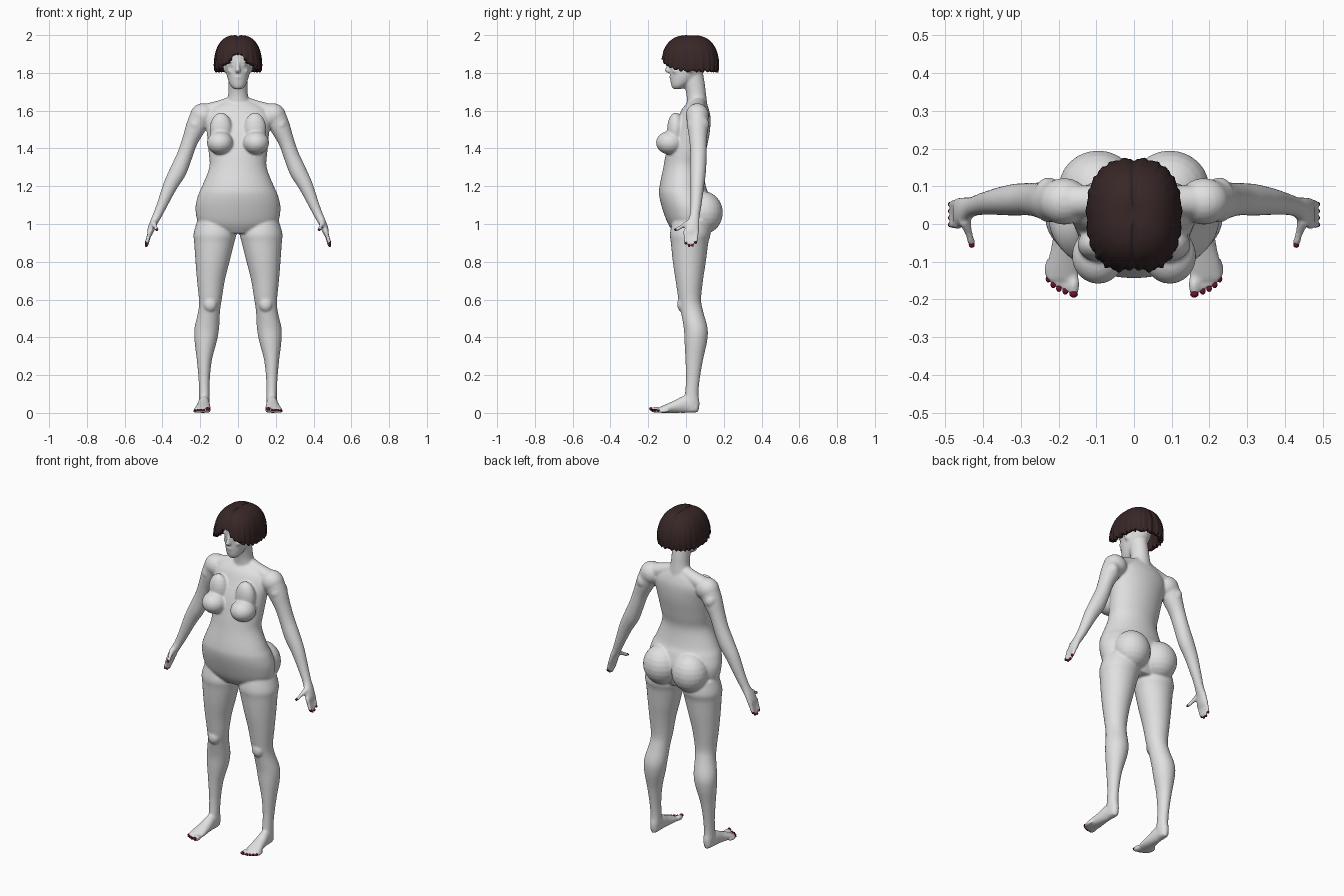
import bpy, bmesh, math
from mathutils import Vector, Matrix

X, Y, Z = Vector((1, 0, 0)), Vector((0, 1, 0)), Vector((0, 0, 1))


def material(name, rgb):
    m = bpy.data.materials.new(name)
    m.diffuse_color = (*rgb, 1)
    return m


skin = material("pale grey skin", (0.75, 0.75, 0.75))
brown = material("dark brown hair", (0.04, 0.02, 0.02))
red = material("dark red nails", (0.16, 0.005, 0.03))


def spline(rows, steps=4):
    """Smoothly interpolated copies of the section rows."""
    out = []
    for i in range(len(rows) - 1):
        p = [rows[max(0, min(len(rows) - 1, i + k))] for k in (-1, 0, 1, 2)]
        for s in range(steps):
            t = s / steps
            out.append([0.5 * (2 * b + (c - a) * t + (2 * a - 5 * b + 4 * c - d) * t * t
                               + (3 * b - a - 3 * c + d) * t ** 3) for a, b, c, d in zip(*p)])
    return out + [list(rows[-1])]


def loft(bm, rows, u=X, v=Y, sides=(1,), n=32):
    """Closed skin over ellipses (x, y, z, radius along u, radius along v)."""
    rows = spline(rows)
    for side in sides:
        rings = []
        for x, y, z, a, b in rows:
            ring = []
            for k in range(n):
                w = 2 * math.pi * k / n
                p = Vector((x, y, z)) + u * a * math.cos(w) + v * b * math.sin(w)
                ring.append(bm.verts.new((p.x * side, p.y, p.z)))
            rings.append(ring)
        for r, q in zip(rings, rings[1:]):
            for k in range(n):
                bm.faces.new((r[k], r[k - 1], q[k - 1], q[k]))
        bm.faces.new(rings[0])
        bm.faces.new(rings[-1][::-1])


def ball(bm, c, r, sides=(1, -1), seg=24):
    for s in sides:
        m = Matrix.Translation((c[0] * s, c[1], c[2])) @ Matrix.Diagonal((*r, 1))
        bmesh.ops.create_uvsphere(bm, u_segments=seg, v_segments=seg // 2, radius=1, matrix=m)


def tube(bm, p, q, r0, r1):
    """Tapered rounded finger between two points, on both sides."""
    p, q = Vector(p), Vector(q)
    d = (q - p).normalized()
    u = d.cross(Y if abs(d.y) < 0.7 else Z).normalized()
    loft(bm, [(*p, r0, r0), (*p.lerp(q, 0.6), r1, r1), (*q, r1, r1)], u, d.cross(u), BOTH, 12)
    ball(bm, q, (r1, r1, r1), seg=12)


def finish(bm, name, mat):
    bmesh.ops.recalc_face_normals(bm, faces=bm.faces)
    for f in bm.faces:
        f.smooth = True
    me = bpy.data.meshes.new(name)
    bm.to_mesh(me)
    bm.free()
    me.materials.append(mat)
    ob = bpy.data.objects.new(name, me)
    bpy.context.collection.objects.link(ob)
    return ob


BOTH = (1, -1)
body, nails = bmesh.new(), bmesh.new()

# trunk: height, half width, front, back
trunk = [(.95, .12, -.06, .10), (1.0, .205, -.095, .12), (1.08, .225, -.125, .14),
         (1.15, .212, -.142, .125), (1.2, .19, -.14, .105), (1.3, .152, -.12, .09),
         (1.38, .155, -.105, .105), (1.48, .165, -.08, .125), (1.56, .175, -.045, .13),
         (1.61, .15, -.02, .12), (1.645, .09, .01, .105), (1.665, .05, .03, .09)]
loft(body, [(0, (f + b) / 2, z, w, (b - f) / 2) for z, w, f, b in trunk], n=48)
ball(body, (.095, .095, 1.06), (.105, .1, .112))
ball(body, (.095, -.085, 1.43), (.07, .074, .062))
ball(body, (.09, -.055, 1.5), (.06, .045, .09))

# shoulders
ball(body, (.185, .06, 1.575), (.068, .062, .064))
ball(body, (.226, .064, 1.525), (.043, .06, .052))
loft(body, [(.03, .065, 1.645, .035, .035), (.1, .062, 1.615, .04, .04),
            (.18, .06, 1.59, .045, .045)], Y, Z, BOTH)

# neck and head
loft(body, [(0, .06, 1.62, .07, .055), (0, .055, 1.68, .053, .052),
            (0, .045, 1.74, .05, .055), (0, .03, 1.8, .05, .06)])
loft(body, [(0, -.045, 1.715, .022, .024), (0, -.036, 1.733, .04, .042),
            (0, -.012, 1.77, .055, .072), (0, .01, 1.82, .066, .096),
            (0, .02, 1.88, .073, .11), (0, .02, 1.94, .07, .1), (0, .02, 1.98, .035, .05)])
# nose, lips, chin, brows, cheeks and ears
loft(body, [(0, -.082, 1.86, .007, .012), (0, -.091, 1.83, .009, .015),
            (0, -.097, 1.812, .014, .016), (0, -.088, 1.80, .01, .012)], n=16)
ball(body, (0, -.075, 1.778), (.022, .014, .006), (1,))
ball(body, (0, -.071, 1.767), (.019, .014, .006), (1,))
ball(body, (0, -.06, 1.733), (.018, .017, .015), (1,))
ball(body, (.028, -.074, 1.861), (.022, .012, .006))
ball(body, (.028, -.07, 1.842), (.013, .013, .006))
ball(body, (.038, -.052, 1.81), (.018, .02, .016))
ball(body, (.068, .02, 1.83), (.01, .018, .028))

# legs: height, inner edge, outer edge, front, back
leg = [(1.02, .03, .215, -.07, .12), (.95, .01, .235, -.085, .13), (.9, .02, .232, -.08, .118),
       (.8, .045, .225, -.07, .105), (.7, .07, .217, -.055, .09), (.6, .086, .207, -.04, .08),
       (.54, .095, .21, -.028, .09), (.45, .10, .23, -.012, .114), (.38, .112, .23, -.008, .112),
       (.28, .138, .218, -.003, .09), (.18, .149, .209, 0, .073), (.1, .15, .206, -.006, .066),
       (.05, .15, .206, -.015, .072), (.008, .157, .2, -.005, .066)]
loft(body, [((i + o) / 2, (f + b) / 2, z, (o - i) / 2, (b - f) / 2) for z, i, o, f, b in leg],
     sides=BOTH)
ball(body, (.147, -.022, .575), (.035, .025, .04))

# feet and toes
loft(body, [(.178, .06, .03, .022, .028), (.18, 0, .046, .029, .046), (.183, -.06, .033, .036, .033),
            (.187, -.11, .022, .043, .022), (.19, -.148, .014, .041, .013)], X, Z, BOTH)
for x, tip, r in ((.160, -.192, .016), (.182, -.184, .011), (.199, -.177, .011),
                  (.214, -.167, .0105), (.227, -.152, .010)):
    ball(body, (x, tip + .032, r), (r, .032, r), seg=16)
    ball(nails, (x, tip + .006, r * 1.35), (r * .7, .009, r * .55), seg=12)

# arms down to the palm, with tilted sections
loft(body, [(.19, .06, 1.58, .06, .058), (.225, .062, 1.51, .053, .054), (.255, .064, 1.44, .043, .046),
            (.283, .066, 1.36, .042, .043), (.317, .064, 1.28, .045, .042), (.36, .06, 1.2, .038, .036),
            (.403, .053, 1.1, .028, .029), (.43, .045, 1.04, .023, .027), (.45, .035, 1.0, .02, .036),
            (.463, .03, .965, .018, .039), (.469, .028, .945, .014, .036)],
     Vector((.87, 0, .5)), Y, BOTH)
# fingers and thumb
for y, length in ((.058, .045), (.038, .06), (.018, .062), (-.002, .05)):
    end = (.482, y * .9, .955 - length)
    tube(body, (.464, y, .965), end, .012, .0105)
    ball(nails, (end[0] + .003, end[1], end[2] - .006), (.008, .007, .009), seg=12)
tube(body, (.448, .01, 1.005), (.431, -.048, .972), .017, .0105)
ball(nails, (.43, -.055, .970), (.008, .008, .007), seg=12)

# fuse all skin parts into one smooth surface
ob = finish(body, "body", skin)
fuse = ob.modifiers.new("fuse", 'REMESH')
fuse.mode, fuse.voxel_size, fuse.use_smooth_shade = 'VOXEL', 0.0062, True
relax = ob.modifiers.new("relax", 'SMOOTH')
relax.factor, relax.iterations = 0.5, 5
finish(nails, "nails", red)

# hair: domed bob with a centre parting, open over the face, ragged hem
bm = bmesh.new()
N, LEVELS = 160, 18
rows = []
for j in range(1, LEVELS + 1):
    row = []
    for k in range(N):
        w = 2 * math.pi * k / N
        c, s = math.cos(w), math.sin(w)
        ex = .126 * math.copysign(abs(c) ** .8, c)
        ey = .152 * math.copysign(abs(s) ** .8, s)
        front = max(0, -s)
        hem = 1.808 + .055 * front ** 2 + .006 * math.sin(29 * w)
        if s < 0:
            hem += .055 * max(0, 1 - abs(ex) / .055)
        phi = math.acos((hem - 1.85) / .15) * j / LEVELS
        rad = math.sin(phi) ** .7
        rag = 1 + .022 * (j / LEVELS) ** 3 * (math.sin(23 * w) + .6 * math.sin(41 * w))
        x, y = ex * rad * rag, ey * rad * rag
        groove = .008 * math.exp(-(x / .006) ** 2)
        row.append(bm.verts.new((x, .022 + y * (1 - groove * 5), 1.85 + .15 * math.cos(phi) - groove)))
    rows.append(row)
top = bm.verts.new((0, .022, 1.992))
for k in range(N):
    bm.faces.new((top, rows[0][k - 1], rows[0][k]))
    for r, q in zip(rows, rows[1:]):
        bm.faces.new((r[k], r[k - 1], q[k - 1], q[k]))
bmesh.ops.recalc_face_normals(bm, faces=bm.faces)
hair = finish(bm, "hair", brown)
thick = hair.modifiers.new("thickness", 'SOLIDIFY')
thick.thickness, thick.offset = 0.025, -1
